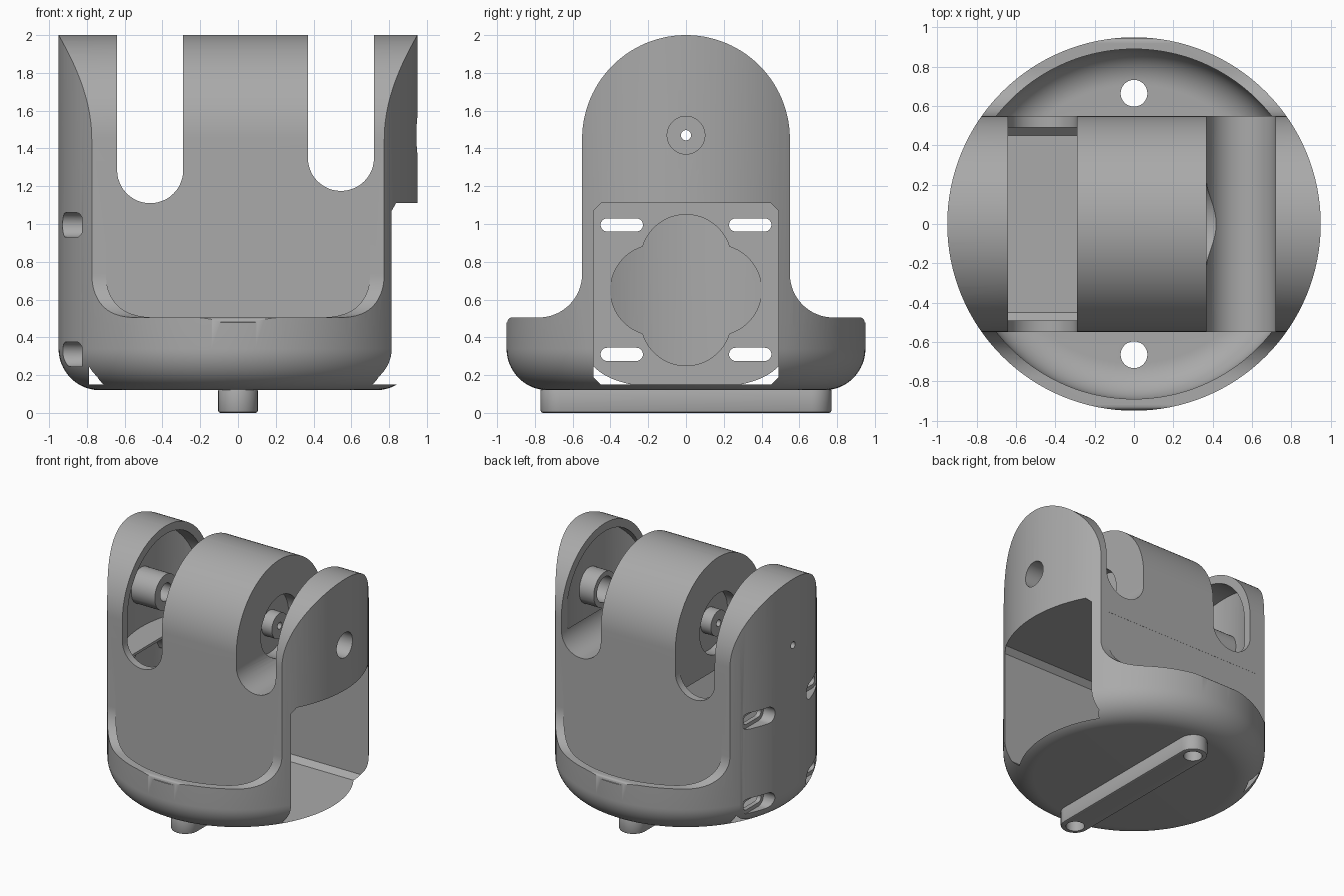
import bpy, bmesh, math
from math import sin, cos, pi, sqrt

if "Cube" in bpy.data.objects:
    bpy.data.objects.remove(bpy.data.objects["Cube"])

grey = bpy.data.materials.new("mid grey")
grey.use_nodes = True
grey.diffuse_color = (0.4, 0.4, 0.4, 1)
grey.node_tree.nodes["Principled BSDF"].inputs["Base Color"].default_value = (0.4, 0.4, 0.4, 1)


def arc(cx, cy, r, a0, a1, n=16):
    return [(cx + r * cos(math.radians(a0 + (a1 - a0) * i / n)),
             cy + r * sin(math.radians(a0 + (a1 - a0) * i / n))) for i in range(n + 1)]


def finish(name, bm):
    bmesh.ops.remove_doubles(bm, verts=bm.verts, dist=1e-5)
    bmesh.ops.recalc_face_normals(bm, faces=bm.faces)
    mesh = bpy.data.meshes.new(name)
    bm.to_mesh(mesh)
    bm.free()
    mesh.materials.append(grey)
    ob = bpy.data.objects.new(name, mesh)
    bpy.context.collection.objects.link(ob)
    return ob


def prism(name, pts, axis, a, b):
    """Extrude a 2D outline along an axis from a to b."""
    place = {"x": lambda p, t: (t, p[0], p[1]),
             "y": lambda p, t: (p[0], t, p[1]),
             "z": lambda p, t: (p[0], p[1], t)}[axis]
    bm = bmesh.new()
    face = bm.faces.new([bm.verts.new(place(p, a)) for p in pts])
    new = bmesh.ops.extrude_face_region(bm, geom=[face])["geom"]
    shift = place((0, 0), b - a)
    bmesh.ops.translate(bm, vec=shift, verts=[v for v in new if isinstance(v, bmesh.types.BMVert)])
    return finish(name, bm)


def rect(a0, a1, b0, b1):
    return [(a0, b0), (a1, b0), (a1, b1), (a0, b1)]


def circle(cx, cy, r, n=40):
    return arc(cx, cy, r, 0, 360, n)[:-1]


def stadium(cx, cy, half, r):
    return arc(cx + half, cy, r, -90, 90) + arc(cx - half, cy, r, 90, 270)


def lathe(name, profile, n=128):
    bm = bmesh.new()
    vs = [bm.verts.new((r, 0, z)) for r, z in profile]
    es = [bm.edges.new(p) for p in zip(vs, vs[1:])]
    bmesh.ops.spin(bm, geom=vs + es, cent=(0, 0, 0), axis=(0, 0, 1), angle=2 * pi, steps=n)
    return finish(name, bm)


def combine(ob, tool, op="DIFFERENCE"):
    mod = ob.modifiers.new("cut", "BOOLEAN")
    mod.operation, mod.solver, mod.object = op, "EXACT", tool
    bpy.context.view_layer.objects.active = ob
    bpy.ops.object.modifier_apply(modifier=mod.name)
    bpy.data.objects.remove(tool)
    return ob


def bowl(name, r, z0, top, round_r):
    """Round tub with a rolled bottom edge."""
    return lathe(name, [(0, z0)] + arc(r - round_r, z0 + round_r, round_r, -90, 0) + [(r, top), (0, top)])


def arch(half, base):
    return [(-half, base), (half, base)] + arc(0, AXIS, half, 0, 180, 48)


AXIS = 1.45
PIN = 1.47

# Housing: round tub trimmed to an arched side profile
housing = bowl("housing", 0.95, 0.12, 2.1, 0.22)
side = [(0.97, 0), (0.97, 0.47)] + arc(0.92, 0.48, 0.025, 0, 90, 5) + arc(0.78, 0.735, 0.23, 270, 180)
side += arc(0, AXIS, 0.55, 0, 90, 28)
side += [(-y, z) for y, z in reversed(side[:-1])]
combine(housing, prism("side_trim", side, "x", -1.2, 1.2), "INTERSECT")

# Crescent troughs in front and back
for s in (-1, 1):
    trough = bowl("trough", 0.89, 0.18, 1.0, 0.18)
    y0, y1 = sorted((s * 0.549, s * 1.2))
    combine(trough, prism("trough_trim", rect(-1, 1, y0, y1), "z", 0, 1.5), "INTERSECT")
    combine(housing, trough)

# Motor bay, open on the left side, with chamfered corners
c = 0.04
bay = [(-0.49 + c, 0.15), (0.49 - c, 0.15), (0.49, 0.15 + c), (0.49, 1.11 - c),
       (0.49 - c, 1.11), (-0.49 + c, 1.11), (-0.49, 1.11 - c), (-0.49, 0.15 + c)]
combine(housing, prism("bay_cut", bay, "x", -0.79, 1.2))

# U slots separating the ears from the hub
for x, zc in ((-0.465, 1.285), (0.545, 1.35)):
    u = arc(x, zc, 0.175, 180, 360, 24) + [(x + 0.175, 2.2), (x - 0.175, 2.2)]
    combine(housing, prism("slot_cut", u, "y", -1, 1))
combine(housing, prism("slot_floor_cut", rect(-0.64, -0.29, -0.49, 0.49), "z", 1.0, 1.4))

# Hollows inside the ears, each with a pin boss left standing
for x0, x1, base in ((-1, -0.639, 1.13), (0.719, 1, 1.2)):
    hollow = prism("ear_hollow", arch(0.485, base), "x", x0, x1)
    combine(hollow, lathe("ear_shell", [(0, 1), (0.86, 1), (0.86, 2.2), (0, 2.2)]), "INTERSECT")
    combine(hollow, prism("boss", circle(0, PIN, 0.14), "x", x0 - 0.1, x1 + 0.1))
    combine(housing, hollow)

# Ring recesses on both hub faces
for x0, x1 in ((-0.35, -0.2), (0.28, 0.43)):
    ring = prism("ring_recess", circle(0, PIN, 0.24, 64), "x", x0, x1)
    combine(ring, prism("hub_boss", circle(0, PIN, 0.1), "x", x0 - 0.1, x1 + 0.1))
    combine(housing, ring)

# Pin bore through ears and hub
for r, x0, x1 in ((0.027, -1.2, 1.2), (0.1, 0.6, 1.2), (0.07, -0.8, -0.5)):
    combine(housing, prism("bore", circle(0, PIN, r), "x", x0, x1))


# Four-lobed clearance in the bay wall
def lobe_radius(t, d=0.16, r=0.24):
    a = (t + pi / 4) % (pi / 2) - pi / 4
    return d * cos(a) + sqrt(r * r - (d * sin(a)) ** 2)


lobes = [(lobe_radius(t) * cos(t), 0.65 + lobe_radius(t) * sin(t))
         for t in (2 * pi * i / 96 for i in range(96))]
clearance = prism("clearance", lobes, "x", -1, -0.7)
combine(clearance, lathe("clearance_shell", [(0, 0.1), (0.89, 0.1), (0.89, 1.2), (0, 1.2)]), "INTERSECT")
combine(housing, clearance)

# Screw slots with wider outer seats
for y in (-0.34, 0.34):
    for z in (0.31, 0.995):
        combine(housing, prism("screw_slot", stadium(y, z, 0.077, 0.035), "x", -1.2, -0.7))
        combine(housing, prism("screw_seat", stadium(y, z, 0.077, 0.065), "x", -1.2, -0.825))

# Mounting bar under the base, with bolt holes into the troughs
outline = [(y, x) for x, y in stadium(0, 0, 0.665, 0.105)]
bar = prism("mounting_bar", outline, "z", 0, 0.13)
bevel = bar.modifiers.new("soft_edge", "BEVEL")
bevel.width, bevel.segments = 0.012, 2
bpy.context.view_layer.objects.active = bar
bpy.ops.object.modifier_apply(modifier=bevel.name)
for y in (-0.665, 0.665):
    for ob in (housing, bar):
        combine(ob, prism("bolt_hole", circle(0, y, 0.068), "z", -0.2, 0.4))

for ob in (housing, bar):
    bpy.ops.object.select_all(action="DESELECT")
    ob.select_set(True)
    bpy.context.view_layer.objects.active = ob
    bpy.ops.object.shade_smooth_by_angle(angle=math.radians(30))
